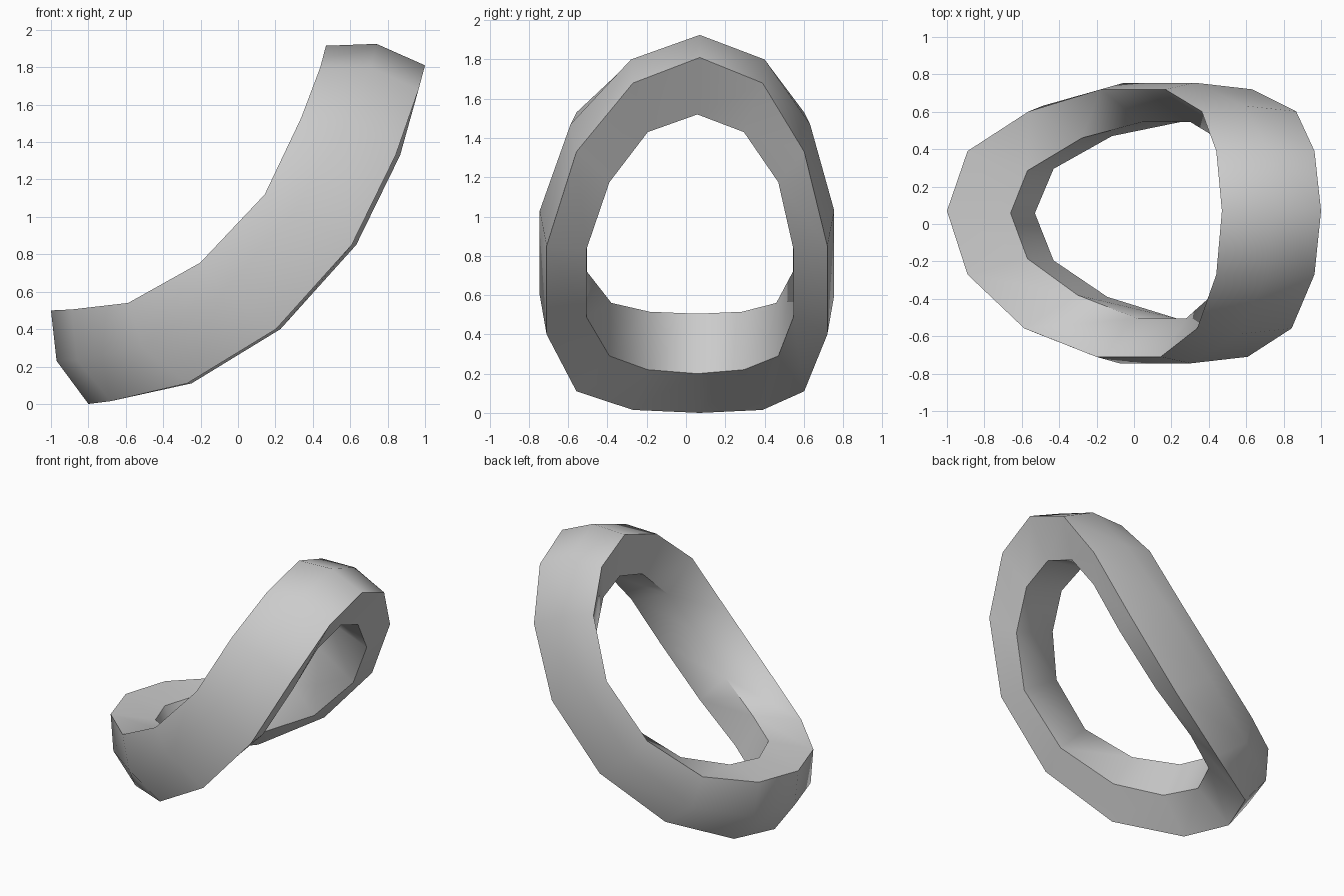
import bpy, bmesh, math

if "Cube" in bpy.data.objects:
    bpy.data.objects.remove(bpy.data.objects["Cube"])

# Side-view (x, z) paths of the five edge loops, from the low end to the high end
PATHS = {
    "outer_top": [(-1, .50), (-.89, .505), (-.575, .54), (-.19, .755),
                  (.155, 1.12), (.35, 1.53), (.44, 1.80), (.47, 1.915)],
    "outer_mid": [(-.97, .23), (-.86, .235), (-.50, .30), (-.065, .60),
                  (.315, 1.03), (.58, 1.47), (.71, 1.80), (.74, 1.925)],
    "outer_low": [(-.80, 0), (-.68, .015), (-.26, .11), (.215, .40),
                  (.62, .85), (.855, 1.33), (.965, 1.68), (1, 1.81)],
    "inner_low": [(-.53, .20), (-.43, .22), (-.13, .29), (.25, .49),
                  (.58, .83), (.75, 1.175), (.81, 1.43), (.83, 1.52)],
    "inner_top": [(-.66, .505), (-.57, .515), (-.29, .56), (.03, .72),
                  (.29, 1.02), (.43, 1.30), (.50, 1.51), (.52, 1.58)],
}
# Half widths at the stations and sideways drift of the centre
HALF = {"outer_top": (0, .33, .58, .715), "outer_mid": (0, .34, .61, .75),
        "outer_low": (0, .33, .58, .715), "inner_low": (0, .245, .43, .528),
        "inner_top": (0, .235, .42, .525)}
DRIFT = {"outer": (.07, .06, .022, .005), "inner": (.058, .05, .04, .02)}


def full_loop(name):
    """Mirror one half path into a closed loop of 14 points."""
    path, half, drift = PATHS[name], HALF[name], DRIFT[name[:5]]
    pts = []
    for i in list(range(8)) + list(range(-6, 0)):
        side = 1 if i >= 0 else -1
        k = abs(i)
        s = min(k, 7 - k)
        x, z = path[k]
        skew = 0.012 * side if s > 1 else 0
        pts.append((x + skew, drift[s] + side * half[s], z))
    return pts


# Bent ring with a ridged outer wall
bm = bmesh.new()
loops = [[bm.verts.new(p) for p in full_loop(n)] for n in PATHS]
for a, b in zip(loops, loops[1:] + loops[:1]):
    for i in range(14):
        j = (i + 1) % 14
        bm.faces.new((a[i], a[j], b[j], b[i]))
bmesh.ops.recalc_face_normals(bm, faces=bm.faces)
mesh = bpy.data.meshes.new("bent_ring")
bm.to_mesh(mesh)
bm.free()
ring = bpy.data.objects.new("bent_ring", mesh)
bpy.context.collection.objects.link(ring)

# Smooth walls, crisp rims
bpy.context.view_layer.objects.active = ring
ring.select_set(True)
bpy.ops.object.shade_smooth_by_angle(angle=math.radians(55))
